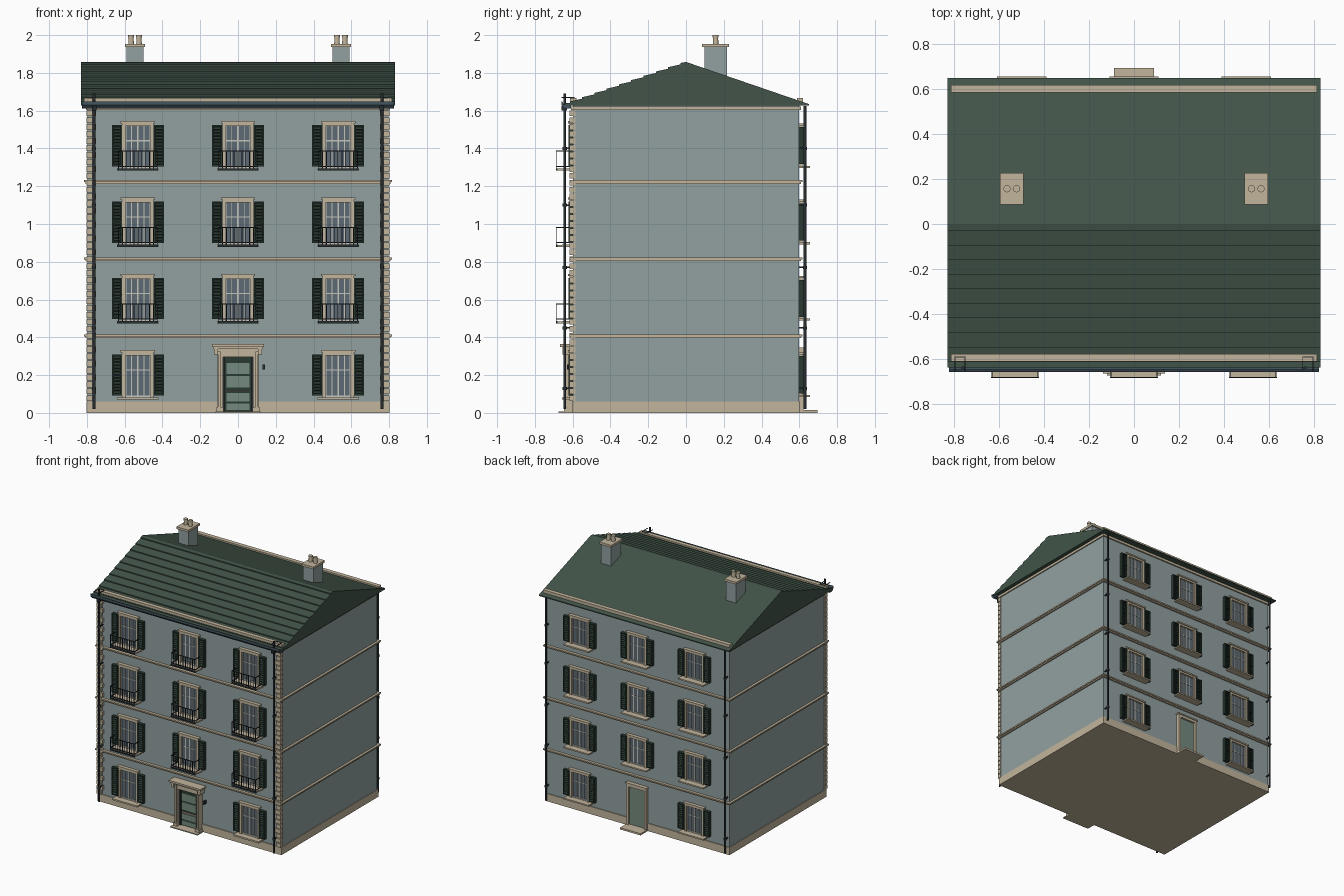
import bpy, bmesh, math
from mathutils import Matrix, Vector

if "Cube" in bpy.data.objects:
    bpy.data.objects.remove(bpy.data.objects["Cube"])


def lin(c):
    c /= 255
    return c / 12.92 if c <= 0.04045 else ((c + 0.055) / 1.055) ** 2.4


COLOURS = {
    "wall_blue_grey": (146, 161, 160), "cream_stone": (194, 181, 156),
    "roof_green": (66, 84, 73), "shutter_green": (42, 58, 50),
    "dark_iron": (40, 46, 50), "gutter_slate": (68, 86, 96),
    "window_glass": (92, 106, 116), "glazing_bar": (198, 198, 188),
    "door_green": (116, 138, 126),
}
MATS = {}
for n, rgb in COLOURS.items():
    m = bpy.data.materials.new(n)
    m.diffuse_color = (*[lin(c) for c in rgb], 1)
    m.use_nodes = True
    m.node_tree.nodes["Principled BSDF"].inputs["Base Color"].default_value = m.diffuse_color
    MATS[n] = m
WALL, CREAM, ROOF, SHUT, IRON, SLATE, GLASS, BAR, DOOR = COLOURS


class Part:
    """Collects simple solids into one mesh with a material per solid."""

    def __init__(self, name):
        self.name, self.bm, self.mats = name, bmesh.new(), []

    def paint(self, verts, mat):
        if mat not in self.mats:
            self.mats.append(mat)
        for f in {f for v in verts for f in v.link_faces}:
            f.material_index = self.mats.index(mat)

    def box(self, mat, x0, x1, y0, y1, z0, z1, tilt=0):
        mx = (Matrix.Translation(((x0 + x1) / 2, (y0 + y1) / 2, (z0 + z1) / 2))
              @ Matrix.Rotation(tilt, 4, 'X')
              @ Matrix.Diagonal((abs(x1 - x0), abs(y1 - y0), abs(z1 - z0), 1)))
        self.paint(bmesh.ops.create_cube(self.bm, size=1, matrix=mx)["verts"], mat)

    def tube(self, mat, x, y, z0, z1, r0, r1=None, n=10):
        mx = Matrix.Translation((x, y, (z0 + z1) / 2))
        self.paint(bmesh.ops.create_cone(
            self.bm, cap_ends=True, segments=n, radius1=r0,
            radius2=r0 if r1 is None else r1, depth=z1 - z0, matrix=mx)["verts"], mat)

    def extrude_x(self, mat, profile, x0, x1):
        vs = [self.bm.verts.new((x0, y, z)) for y, z in profile]
        f = self.bm.faces.new(vs)
        new = bmesh.ops.extrude_face_region(self.bm, geom=[f])["geom"]
        nv = [g for g in new if isinstance(g, bmesh.types.BMVert)]
        bmesh.ops.translate(self.bm, verts=nv, vec=Vector((x1 - x0, 0, 0)))
        self.paint(vs + nv, mat)

    def mesh(self):
        bmesh.ops.recalc_face_normals(self.bm, faces=self.bm.faces)
        me = bpy.data.meshes.new(self.name)
        self.bm.to_mesh(me)
        for m in self.mats:
            me.materials.append(MATS[m])
        return me

    def finish(self, smooth=False):
        ob = place(self.name, self.mesh())
        if smooth:
            bpy.context.view_layer.objects.active = ob
            ob.select_set(True)
            bpy.ops.object.shade_smooth_by_angle(angle=math.radians(50))
            ob.select_set(False)
        return ob


def place(name, me, loc=(0, 0, 0), turn=0, sz=1):
    ob = bpy.data.objects.new(name, me)
    ob.location, ob.rotation_euler.z, ob.scale.z = loc, turn, sz
    bpy.context.collection.objects.link(ob)
    return ob


# Walls and plinth
p = Part("walls")
p.box(WALL, -.797, .797, -.597, .597, .03, 1.636)
p.finish()
p = Part("plinth")
p.box(CREAM, -.802, .802, -.604, .604, 0, .06)
p.finish()

# Floor bands and top cornice, each a moulding of two steps
p = Part("floor_bands")
for z in (.405, .812, 1.222):
    p.box(CREAM, -.815, .815, -.618, .618, z, z + .01)
    p.box(CREAM, -.808, .808, -.61, .61, z - .009, z)
p.box(CREAM, -.806, .806, -.608, .608, 1.604, 1.622)
p.finish()

# Corner stones on the front corners, long and short
p = Part("corner_stones")
for i in range(42):
    z = .062 + i * .0368
    w = .05 if i % 2 else .038
    for s in (-1, 1):
        p.box(CREAM, s * .803, s * (.803 - w), -.616, -.585, z, z + .031)
p.finish()

# Roof: plain back slope, overlapping courses on the front slope
RIDGE, EAVE, YE = 1.858, 1.635, .64
slope = lambda y: RIDGE - (RIDGE - EAVE) * abs(y) / YE
prof = [(-YE, EAVE - .008), (.65, EAVE - .008), (.65, EAVE), (0, RIDGE)]
edges = [-.03 - .065 * i for i in range(10)] + [-YE]
for e in edges:
    prof += [(e, slope(e) + .005), (e, slope(e) - .003)]
prof.pop()
p = Part("roof")
p.extrude_x(ROOF, prof, -.83, .83)
p.finish()

# Stone strips along both eaves, gutter on the front
p = Part("eave_strips")
p.box(CREAM, -.815, .815, -.613, -.58, 1.63, 1.668)
p.box(CREAM, -.815, .815, .587, .62, 1.63, 1.668)
p.finish()
p = Part("gutter")
p.extrude_x(SLATE, [(-.61, 1.612), (-.645, 1.612), (-.66, 1.63), (-.66, 1.648),
                    (-.654, 1.648), (-.648, 1.632), (-.61, 1.632)], -.825, .825)
p.finish()

# Rain pipes with clips
p = Part("rain_pipes")
for s in (-1, 1):
    for x, y, top in ((.762, -.642, 1.692), (.782, .63, 1.625)):
        d = 1 if y > 0 else -1
        p.tube(IRON, s * x, y, .02, top, .0075)
        for z in (.13, .45, .77, 1.1, 1.4):
            p.tube(IRON, s * x, y, z - .008, z + .008, .011)
            p.box(IRON, s * x - .004, s * x + .004, y, d * .595, z - .004, z + .004)
    # Bracket loop over the front eave
    for dx in (-.025, .02):
        p.box(IRON, s * .775 + dx, s * .775 + dx + .004, -.66, -.59, 1.668, 1.672)
    p.box(IRON, s * .775 - .025, s * .775 + .024, -.594, -.59, 1.662, 1.672)
    p.box(IRON, s * .762 - .012, s * .762 + .012, -.66, -.63, 1.6, 1.625)
p.finish(True)

# Chimneys
for side, x in (("left", -.545), ("right", .545)):
    p = Part(side + "_chimney")
    p.box(WALL, x - .044, x + .044, .097, .217, 1.75, 1.938)
    p.box(CREAM, x - .052, x + .052, .086, .228, 1.936, 1.954)
    for dx in (-.021, .021):
        p.tube(CREAM, x + dx, .157, 1.95, 1.99, .015, .013, 12)
        p.tube(CREAM, x + dx, .157, 1.988, 2.0, .016, .016, 12)
    p.finish(True)

# Window: faces -y, wall plane at y = 0, sill bottom at z = 0
p = Part("window")
p.box(GLASS, -.072, .072, -.005, .003, .012, .25)
for s in (-1, 1):
    p.box(CREAM, s * .066, s * .083, -.02, .003, .012, .25)
    p.box(BAR, s * .061, s * .066, -.012, .003, .012, .245)
p.box(CREAM, -.083, .083, -.02, .003, .235, .25)
p.box(CREAM, -.091, .091, -.027, .003, .25, .262)
p.box(CREAM, -.11, .11, -.06, .003, 0, .012)
for x, w in ((-.033, .0025), (0, .004), (.033, .0025)):
    p.box(BAR, x - w, x + w, -.01, .003, .012, .236)
p.box(BAR, -.066, .066, -.009, .003, .155, .161)
p.box(BAR, -.066, .066, -.012, .003, .012, .022)
# Louvred shutters either side
for s in (-1, 1):
    a, b = s * .085, s * .138
    p.box(SHUT, a, b, -.008, .003, .022, .24)
    for q in (a + s * .004, b - s * .004):
        p.box(SHUT, q - .004, q + .004, -.025, .003, .022, .24)
    for z in (.022, .128, .232):
        p.box(SHUT, a, b, -.024, .003, z, z + .008)
    for i in range(12):
        z = .036 + i * .0168
        p.box(SHUT, a, b, -.026, -.004, z, z + .004, .6)
window = p.mesh()

# Balcony rail for the upper front windows
p = Part("balcony_rail")
p.box(CREAM, -.104, .104, -.086, .003, 0, .01)
p.box(IRON, -.107, .107, -.09, -.084, 0, .012)
for z in (.02, .1):
    p.box(IRON, -.105, .105, -.09, -.085, z, z + .005)
    for s in (-1, 1):
        p.box(IRON, s * .105, s * .1, -.09, 0, z, z + .005)
for i in range(11):
    x = -.1025 + i * .0205
    p.box(IRON, x - .002, x + .002, -.0895, -.0855, .01, .104)
rail = p.mesh()

for floor in range(4):
    z = .07 + .4043 * floor
    for col in (-1, 0, 1):
        if floor == 0 and col == 0:
            continue  # doors stand here
        place("front_window", window, (col * .53, -.597, z))
        place("back_window", window, (col * .5, .597, z + .014), math.pi, .9)
        if floor:
            place("balcony", rail, (col * .53, -.597, z))

# Front door with stone surround and canopy
p = Part("front_door")
p.box(SHUT, -.083, .083, -.606, -.59, .005, .3)
for s in (-1, 1):
    p.box(CREAM, s * .08, s * .108, -.632, -.59, 0, .335)
    p.box(CREAM, s * .092, s * .105, -.642, -.59, 0, .325)
    p.box(CREAM, s * .078, s * .114, -.647, -.59, 0, .03)
    p.box(CREAM, s * .106, s * .126, -.655, -.59, .31, .342)
    p.box(IRON, s * .07, s * .08, -.615, -.59, .005, .295)
p.box(CREAM, -.108, .108, -.632, -.59, .296, .342)
p.box(CREAM, -.13, .13, -.655, -.59, .338, .35)
p.box(CREAM, -.138, .138, -.667, -.59, .35, .364)
for z0, z1 in ((.015, .05), (.06, .105), (.135, .195), (.205, .265)):
    p.box(DOOR, -.062, .062, -.613, -.6, z0, z1)
p.box(CREAM, -.062, .062, -.615, -.6, .11, .117)
p.box(CREAM, -.12, .12, -.675, -.59, 0, .008)
p.box(IRON, .131, .143, -.63, -.59, .23, .255)
p.finish()

# Back door with frame and step
p = Part("back_door")
p.box(DOOR, -.07, .07, .59, .607, .01, .32)
for s in (-1, 1):
    p.box(CREAM, s * .068, s * .088, .59, .622, 0, .335)
p.box(CREAM, -.088, .088, .59, .622, .315, .335)
p.box(CREAM, -.092, .092, .59, .628, .335, .345)
p.box(CREAM, -.09, .09, .59, .695, 0, .014)
p.finish()
